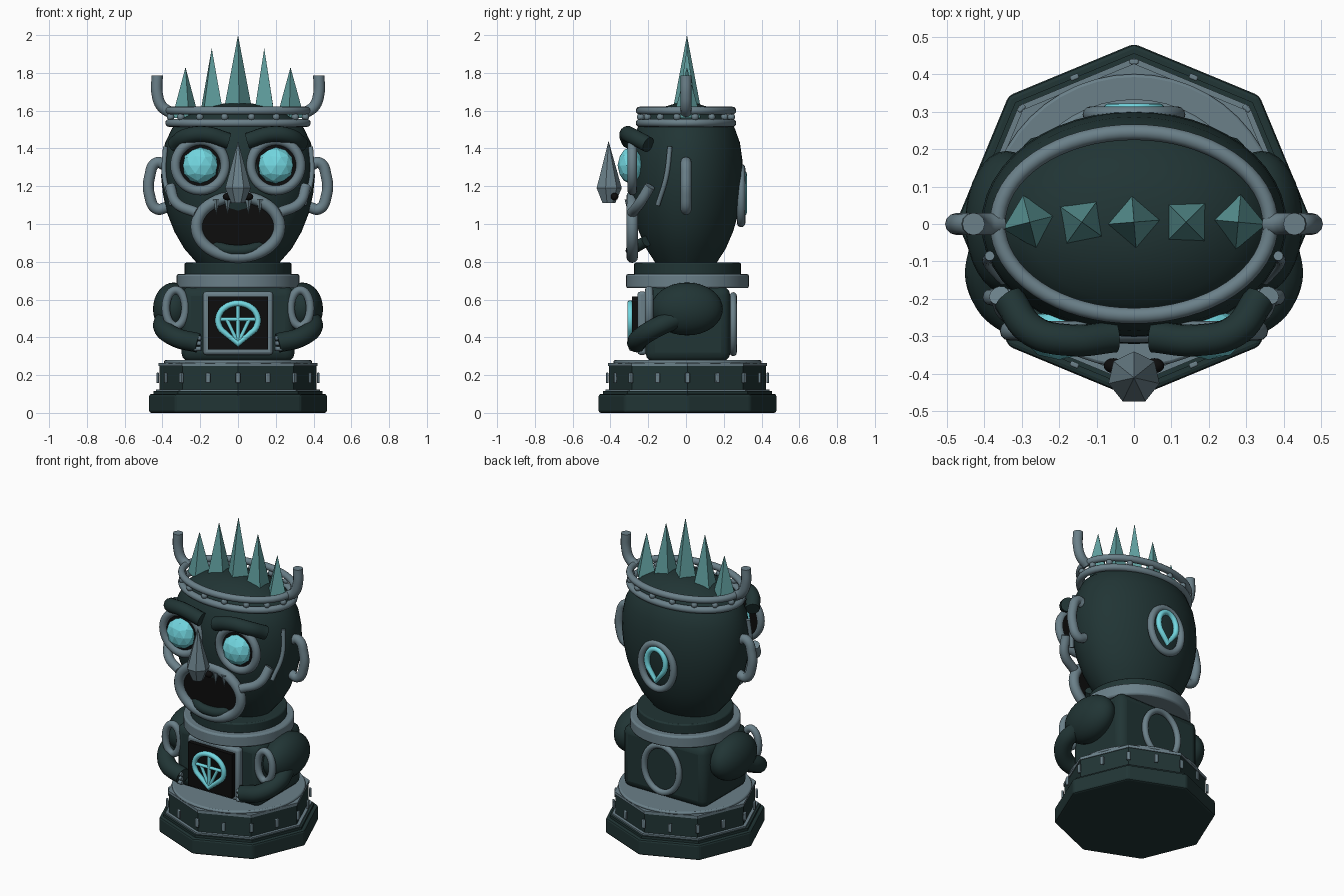
import bpy, bmesh, math
from math import sin, cos, pi, radians

if "Cube" in bpy.data.objects:
    bpy.data.objects.remove(bpy.data.objects["Cube"], do_unlink=True)


def material(name, rgb):
    m = bpy.data.materials.new(name)
    m.use_nodes = True
    m.diffuse_color = (*rgb, 1)
    m.node_tree.nodes["Principled BSDF"].inputs["Base Color"].default_value = (*rgb, 1)
    return m


DARK = material("dark_teal", (0.015, 0.035, 0.035))
STEEL = material("blue_grey_steel", (0.145, 0.215, 0.25))
CYAN = material("bright_cyan", (0.17, 0.68, 0.75))
TEAL = material("muted_teal", (0.115, 0.34, 0.34))
BLACK = material("black", (0.004, 0.004, 0.004))
SIDES = (("left", 1), ("right", -1))


def finish(name, mat, smooth=True):
    o = bpy.context.object
    o.name = name
    o.data.materials.clear()
    o.data.materials.append(mat)
    bpy.ops.object.transform_apply(location=False, rotation=True, scale=True)
    if smooth:
        bpy.ops.object.shade_smooth_by_angle(angle=radians(42))
    return o


def bevel(o, width, segments=2):
    b = o.modifiers.new("bevel", "BEVEL")
    b.width, b.segments = width, segments
    return o


def ball(name, mat, loc, radii, seg=32):
    bpy.ops.mesh.primitive_uv_sphere_add(segments=seg, ring_count=seg // 2, radius=1, location=loc)
    bpy.context.object.scale = radii
    return finish(name, mat)


def drum(name, mat, z0, z1, r, sides=48):
    bpy.ops.mesh.primitive_cylinder_add(vertices=sides, radius=r, depth=z1 - z0,
                                        location=(0, 0.008, (z0 + z1) / 2))
    return finish(name, mat, sides > 8)


def plate(name, mat, loc, rx, rz, depth):
    bpy.ops.mesh.primitive_cylinder_add(vertices=48, radius=1, depth=depth, location=loc,
                                        rotation=(pi / 2, 0, 0))
    bpy.context.object.scale = (rx, rz, 1)
    return finish(name, mat)


def cone(name, mat, loc, r1, r2, depth, sides=5, rot=(0, 0, 0)):
    bpy.ops.mesh.primitive_cone_add(vertices=sides, radius1=r1, radius2=r2, depth=depth,
                                    location=loc, rotation=rot)
    return finish(name, mat, False)


def box(name, mat, loc, size, turn=0):
    bpy.ops.mesh.primitive_cube_add(size=1, location=loc, rotation=(0, 0, turn))
    bpy.context.object.scale = size
    return finish(name, mat)


def tube(name, mat, pts, r, closed=False, curved=True):
    cu = bpy.data.curves.new(name, "CURVE")
    cu.dimensions = "3D"
    cu.bevel_depth, cu.bevel_resolution, cu.use_fill_caps = r, 4, True
    sp = cu.splines.new("BEZIER" if curved else "POLY")
    target = sp.bezier_points if curved else sp.points
    target.add(len(pts) - 1)
    for p, co in zip(target, pts):
        if curved:
            p.co = co
            p.handle_left_type = p.handle_right_type = "AUTO"
        else:
            p.co = (*co, 1)
    sp.use_cyclic_u = closed
    sp.resolution_u = 8
    o = bpy.data.objects.new(name, cu)
    bpy.context.collection.objects.link(o)
    bpy.ops.object.select_all(action="DESELECT")
    bpy.context.view_layer.objects.active = o
    o.select_set(True)
    bpy.ops.object.convert(target="MESH")
    return finish(name, mat)


def ring(name, mat, c, rx, rv, r, flat=False, n=48):
    pts = []
    for i in range(n):
        a = 2 * pi * i / n
        u, v = rx * cos(a), rv * sin(a)
        pts.append((c[0] + u, c[1] + v, c[2]) if flat else (c[0] + u, c[1], c[2] + v))
    return tube(name, mat, pts, r, True, False)


def teardrop(name, c, w, top, bottom, r):
    # round above, drawn to a point below
    pts = [(c[0] + w * cos(a), c[1], c[2] + top * sin(a))
           for a in (pi * i / 16 for i in range(-3, 20))]
    pts.append((c[0], c[1], c[2] - bottom))
    return tube(name, CYAN, pts, r, True, False)


# Stepped octagonal plinth
bevel(drum("plinth_base", DARK, 0, 0.1, 0.473, 8), 0.012)
drum("plinth_step", DARK, 0.1, 0.115, 0.448, 8)
drum("plinth_trim", STEEL, 0.115, 0.125, 0.435, 8)
drum("plinth_drum", DARK, 0.12, 0.25, 0.415, 8)
drum("plinth_rim", STEEL, 0.247, 0.265, 0.42, 8)
bevel(drum("plinth_top", STEEL, 0.26, 0.28, 0.392), 0.008)
for i in range(16):
    a = 2 * pi * i / 16
    r = 0.425 if i % 2 == 0 else 0.415
    bevel(box("plinth_stud", STEEL, (r * sin(a), 0.008 + r * cos(a), 0.185), (0.024, 0.014, 0.055), -a), 0.004)

# Body, collar and neck
bevel(box("body", DARK, (0, 0.01, 0.47), (0.6, 0.45, 0.4)), 0.05, 3)
bevel(drum("collar", STEEL, 0.66, 0.735, 0.325), 0.01)
bevel(drum("neck", DARK, 0.73, 0.795, 0.283), 0.008)
ring("back_body_ring", STEEL, (0, 0.25, 0.47), 0.125, 0.15, 0.019)

# Chest panel with gem outline
bevel(box("chest_frame", STEEL, (0, -0.232, 0.475), (0.37, 0.05, 0.335)), 0.015)
box("chest_screen", BLACK, (0, -0.265, 0.475), (0.315, 0.04, 0.28))
teardrop("chest_gem_outline", (0, -0.295, 0.49), 0.106, 0.09, 0.125, 0.016)
for a, b in (((-0.105, 0.495), (0.105, 0.495)), ((0, 0.58), (0, 0.37)),
             ((-0.06, 0.495), (0, 0.37)), ((0.06, 0.495), (0, 0.37))):
    tube("chest_gem_line", CYAN, [(a[0], -0.293, a[1]), (b[0], -0.293, b[1])], 0.01, curved=False)

# Arms
for side, s in SIDES:
    ball(side + "_shoulder", DARK, (s * 0.34, 0.005, 0.55), (0.11, 0.19, 0.14))
    tube(side + "_forearm", DARK, [(s * 0.385, -0.05, 0.5), (s * 0.395, -0.16, 0.45),
                                   (s * 0.33, -0.24, 0.4), (s * 0.21, -0.262, 0.37)], 0.052)
    ring(side + "_shoulder_ring", STEEL, (s * 0.33, -0.195, 0.555), 0.052, 0.095, 0.022)
    for k in range(3):
        z = 0.34 + 0.028 * k
        tube(side + "_finger", STEEL, [(s * 0.23, -0.285, z), (s * 0.195, -0.29, z)], 0.012, curved=False)

# Head: a lathed egg, flattened front to back
profile = [(0.215, 0.79), (0.285, 0.87), (0.337, 0.96), (0.376, 1.06), (0.398, 1.16), (0.407, 1.25),
           (0.403, 1.34), (0.386, 1.43), (0.347, 1.51), (0.284, 1.57), (0.18, 1.615), (0.08, 1.637)]
bm = bmesh.new()
N = 48
loops = [[bm.verts.new((r * cos(2 * pi * i / N), 0.74 * r * sin(2 * pi * i / N), z))
          for i in range(N)] for r, z in profile]
for lo, hi in zip(loops, loops[1:]):
    for i in range(N):
        bm.faces.new((lo[i], lo[(i + 1) % N], hi[(i + 1) % N], hi[i]))
bm.faces.new(loops[0][::-1])
bm.faces.new(loops[-1])
mesh = bpy.data.meshes.new("head")
bm.to_mesh(mesh)
bm.free()
head = bpy.data.objects.new("head", mesh)
bpy.context.collection.objects.link(head)
bpy.ops.object.select_all(action="DESELECT")
bpy.context.view_layer.objects.active = head
head.select_set(True)
finish("head", DARK)

# Back of head emblem
ring("back_head_ring", STEEL, (0, 0.292, 1.15), 0.115, 0.145, 0.022)
teardrop("back_head_drop", (0, 0.305, 1.18), 0.066, 0.085, 0.12, 0.017)

# Eyes, brows, cheeks, ears and horns
for side, s in SIDES:
    x = s * 0.2
    plate(side + "_eye_socket", BLACK, (x, -0.275, 1.31), 0.13, 0.13, 0.03)
    ring(side + "_eye_ring", STEEL, (x, -0.285, 1.31), 0.132, 0.132, 0.026)
    bpy.ops.mesh.primitive_ico_sphere_add(subdivisions=2, radius=0.096, location=(x, -0.295, 1.31))
    bpy.context.object.scale = (1, 0.7, 1)
    finish(side + "_eye_gem", CYAN, False)
    tube(side + "_brow", DARK, [(s * 0.335, -0.2, 1.42), (s * 0.27, -0.285, 1.465),
                                (s * 0.17, -0.31, 1.475), (s * 0.05, -0.3, 1.44)], 0.043)
    tube(side + "_cheek", STEEL, [(s * 0.36, -0.19, 1.2), (s * 0.325, -0.245, 1.11),
                                  (s * 0.22, -0.285, 1.06)], 0.028)
    tube(side + "_temple_line", STEEL, [(s * 0.385, -0.085, 1.41), (s * 0.39, -0.105, 1.25),
                                        (s * 0.35, -0.15, 1.1)], 0.013)
    tube(side + "_ear", STEEL, [(s * 0.385, 0, 1.31), (s * 0.43, 0, 1.325), (s * 0.468, 0, 1.25),
                                (s * 0.468, 0, 1.15), (s * 0.43, 0, 1.08), (s * 0.375, 0, 1.09)], 0.029)
    tube(side + "_horn", STEEL, [(s * 0.36, 0, 1.59), (s * 0.405, 0, 1.625),
                                 (s * 0.428, 0, 1.69), (s * 0.428, 0, 1.785)], 0.03)
    ball(side + "_nostril", BLACK, (s * 0.055, -0.378, 1.145), (0.026, 0.02, 0.02), 16)

# Nose
cone("nose_bridge", STEEL, (0, -0.41, 1.315), 0.07, 0, 0.25, 7)
cone("nose_tip", STEEL, (0, -0.41, 1.15), 0.035, 0.07, 0.08, 7)

# Mouth
plate("mouth_cavity", BLACK, (0, -0.27, 0.985), 0.215, 0.155, 0.02)
ring("mouth_ring", STEEL, (0, -0.285, 0.985), 0.22, 0.16, 0.031)
tube("lower_lip", DARK, [(-0.16, -0.21, 0.91), (-0.09, -0.275, 0.872), (0, -0.29, 0.86),
                         (0.09, -0.275, 0.872), (0.16, -0.21, 0.91)], 0.03)
for x in (-0.115, -0.055, 0.055, 0.115):
    cone("tooth", STEEL, (x, -0.305, 1.09), 0.02, 0, 0.08, 6, (pi, 0, 0))

# Crown: two hoops, beads and spikes
for z in (1.535, 1.6):
    ring("crown_hoop", STEEL, (0, 0, z), 0.364, 0.245, 0.021, True, 64)
for i in range(16):
    a = 2 * pi * (i + 0.5) / 16
    ball("crown_bead", STEEL, (0.364 * cos(a), 0.245 * sin(a), 1.567), (0.02, 0.02, 0.02), 12)
for i, (base, tip) in enumerate(((1.56, 1.83), (1.59, 1.93), (1.61, 2.0), (1.59, 1.93), (1.56, 1.83))):
    cone("crown_spike", TEAL, (0.139 * (i - 2), 0.005, (base + tip) / 2), 0.074, 0, tip - base, 4,
         (0, 0, 0.25 + 0.7 * i))
